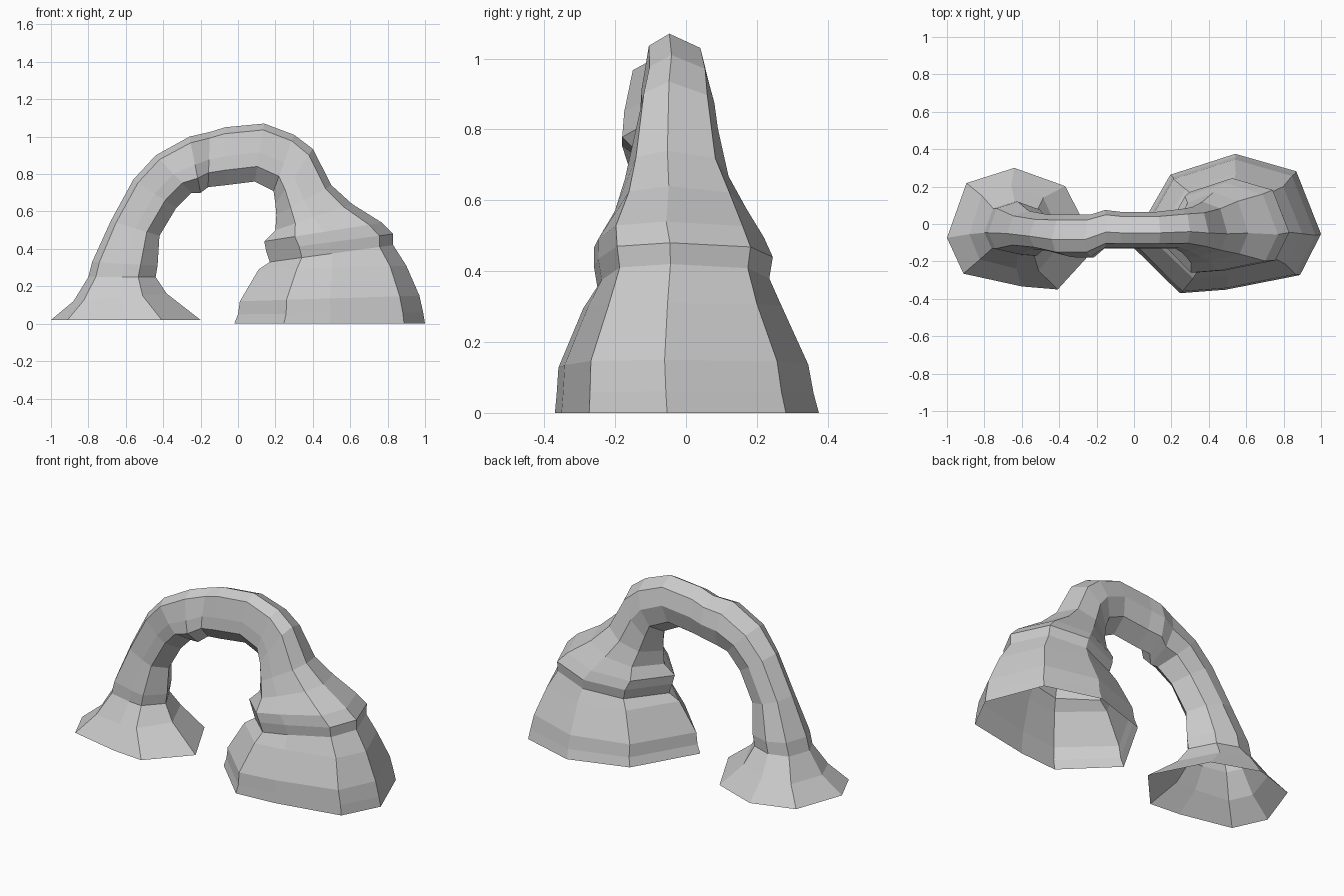
import bpy, bmesh

# Cross-sections along the arch, left foot to right foot:
# outer x, outer z, inner x, inner z, front y, back y
sections = [
    (-1.00, .02, -.20, .02, -.35, .30),
    (-.88, .12, -.38, .16, -.25, .21),
    (-.80, .25, -.44, .25, -.17, .12),
    (-.78, .33, -.43, .31, -.17, .12),
    (-.68, .55, -.42, .47, -.14, .07),
    (-.56, .77, -.33, .62, -.15, .05),
    (-.44, .90, -.25, .70, -.18, .05),
    (-.26, 1.00, -.20, .70, -.18, .05),
    (-.15, 1.025, -.16, .73, -.13, .075),
    (-.07, 1.05, -.07, .74, -.13, .065),
    (.14, 1.07, .09, .76, -.13, .065),
    (.30, 1.01, .19, .71, -.13, .08),
    (.40, .935, .20, .64, -.15, .09),
    (.50, .74, .205, .58, -.18, .12),
    (.61, .64, .20, .50, -.21, .17),
    (.77, .54, .14, .44, -.26, .22),
    (.83, .48, .15, .39, -.26, .245),
    (.83, .42, .17, .33, -.25, .235),
    (.90, .31, .11, .29, -.29, .27),
    (.97, .15, .01, .12, -.36, .345),
    (.99, .06, 0, .05, -.365, .36),
    (1.00, 0, -.02, 0, -.37, .375),
]

# Eight-sided ring: position from outer to inner edge, and side offset
ring = [(0, -.15), (.11, -.74), (.5, -.95), (.74, -1),
        (1, -.3), (.79, .7), (.45, 1), (.13, .75)]

# Loft the rings into one open-ended rock tube
bm = bmesh.new()
loops = []
for ox, oz, ix, iz, y0, y1 in sections:
    mid, half = (y0 + y1) / 2, (y1 - y0) / 2
    loops.append([bm.verts.new((ox + (ix - ox) * t, mid + half * s, oz + (iz - oz) * t))
                  for t, s in ring])
n = len(ring)
for a, b in zip(loops, loops[1:]):
    for i in range(n):
        j = (i + 1) % n
        bm.faces.new((a[i], a[j], b[j], b[i]))
bmesh.ops.recalc_face_normals(bm, faces=bm.faces)

# Make sure the faces point outward (top of the arch faces up)
bm.normal_update()
if max(bm.faces, key=lambda f: f.calc_center_median().z).normal.z < 0:
    bmesh.ops.reverse_faces(bm, faces=bm.faces)

mesh = bpy.data.meshes.new("rock_arch")
bm.to_mesh(mesh)
bm.free()
bpy.context.collection.objects.link(bpy.data.objects.new("rock_arch", mesh))
